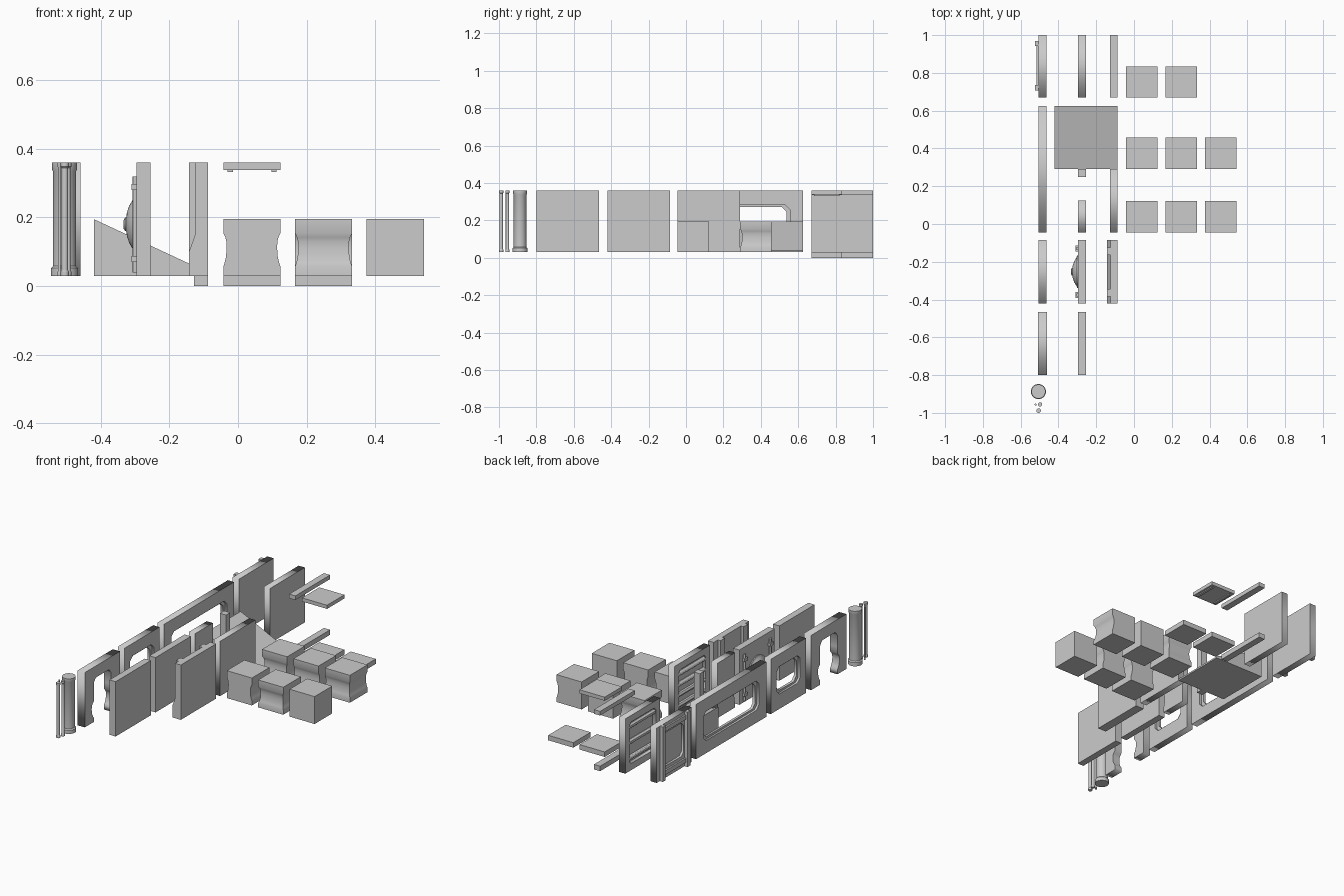
import bpy, bmesh, math

if "Cube" in bpy.data.objects:
    bpy.data.objects.remove(bpy.data.objects["Cube"])

Z0, Z1 = 0.03, 0.36          # standing height of the wall modules
AX, BX, CX = (-0.505, -0.463), (-0.296, -0.255), (-0.128, -0.087)   # wall rows


def finish(bm, name, smooth=False):
    bmesh.ops.recalc_face_normals(bm, faces=bm.faces)
    me = bpy.data.meshes.new(name)
    bm.to_mesh(me)
    bm.free()
    ob = bpy.data.objects.new(name, me)
    bpy.context.collection.objects.link(ob)
    if smooth:
        activate(ob)
        bpy.ops.object.shade_smooth_by_angle(angle=math.radians(30))
    return ob


def activate(ob):
    bpy.ops.object.select_all(action='DESELECT')
    ob.select_set(True)
    bpy.context.view_layer.objects.active = ob


def loft(name, rings, smooth=False):
    """Closed solid through rings of equal point count."""
    bm = bmesh.new()
    vs = [[bm.verts.new(p) for p in r] for r in rings]
    n = len(vs[0])
    for a, b in zip(vs, vs[1:]):
        for i in range(n):
            bm.faces.new((a[i], a[(i + 1) % n], b[(i + 1) % n], b[i]))
    bm.faces.new(vs[0])
    bm.faces.new(vs[-1])
    return finish(bm, name, smooth)


def box(name, x, y, z):
    ring = [(x[0], y[0]), (x[1], y[0]), (x[1], y[1]), (x[0], y[1])]
    return loft(name, [[(*p, h) for p in ring] for h in z])


def prism_y(name, xz, y):
    return loft(name, [[(a, h, b) for a, b in xz] for h in y])


def wall(name, x, outline, holes=()):
    """Flat wall in the YZ plane, with openings, thickness along x."""
    cu = bpy.data.curves.new(name, 'CURVE')
    cu.dimensions, cu.fill_mode = '2D', 'BOTH'
    cu.extrude = (x[1] - x[0]) / 2
    for pts in (outline, *holes):
        sp = cu.splines.new('POLY')
        sp.points.add(len(pts) - 1)
        for p, (a, b) in zip(sp.points, pts):
            p.co = (a, b, 0, 1)
        sp.use_cyclic_u = True
    ob = bpy.data.objects.new(name, cu)
    bpy.context.collection.objects.link(ob)
    ob.location.x = (x[0] + x[1]) / 2
    ob.rotation_euler = (math.pi / 2, 0, math.pi / 2)
    activate(ob)
    bpy.ops.object.convert(target='MESH')


def rect(y, z):
    return [(y[0], z[0]), (y[1], z[0]), (y[1], z[1]), (y[0], z[1])]


def chamfered(y, z, c):
    return [(y[0] + c, z[0]), (y[1] - c, z[0]), (y[1], z[0] + c), (y[1], z[1] - c),
            (y[1] - c, z[1]), (y[0] + c, z[1]), (y[0], z[1] - c), (y[0], z[0] + c)]


def lathe(name, x, y, profile, sides=24):
    loft(name, [[(x + r * math.cos(2 * math.pi * i / sides),
                  y + r * math.sin(2 * math.pi * i / sides), z) for i in range(sides)]
                for r, z in profile], True)


def bar_y(name, x, z, y, r):
    loft(name, [[(x + r * math.cos(math.pi * i / 6), h, z + r * math.sin(math.pi * i / 6))
                 for i in range(12)] for h in y], True)


# Concave waist used on the blocks and jambs: (height, inset)
waist = [(0.03, 0), (0.056, 0), (0.068, .004), (0.085, .008), (0.112, .01),
         (0.13, .009), (0.142, .006), (0.155, 0), (0.195, 0)]


def block(name, x, y, sides):
    w, e, s, n = [1 if c in sides else 0 for c in "wesn"]
    loft(name, [[(x + w * i, y + s * i, z), (x + .167 - e * i, y + s * i, z),
                 (x + .167 - e * i, y + .167 - n * i, z), (x + w * i, y + .167 - n * i, z)]
                for z, i in waist], True)


# Half-height blocks: plain and with one to four waisted sides
for name, x, y, sides in [("block_opposite", -.043, -.045, "we"), ("block_three", .166, -.045, "wes"),
                          ("block_plain", .375, -.045, ""), ("block_four", -.043, .29, "wesn"),
                          ("block_single", .166, .29, "s"), ("block_corner", .375, .29, "es")]:
    block(name, x, y, sides)

# Floor and ceiling tiles and trim strips
box("floor_tile_a", (-.043, .124), (.67, .835), (0, .03))
box("floor_tile_b", (.166, .333), (.67, .835), (0, .03))
box("ceiling_tile", (-.043, .124), (.67, .835), (.338, .36))
for x in (-.03, .097):
    box("ceiling_rib", (x, x + .015), (.685, .82), (.332, .339))
box("floor_strip", CX, (.67, 1.0), (0, .03))
box("ceiling_strip", CX, (.67, 1.0), (.335, .36))

# Ramp
prism_y("ramp", [(-.42, .03), (-.088, .03), (-.088, .04), (-.42, .195)], (.29, .625))

# Plain walls and post
box("plain_wall", BX, (-.80, -.465), (Z0, Z1))
box("post", BX, (.25, .29), (Z0, Z1))
edge = [(-.045 + i, z) for z, i in waist]
wall("half_wall", BX, edge + [(-.045, Z1), (.125, Z1), (.125, Z0)])

# Window walls with a slim inner frame
for name, y, hole, z, c in [("wide_window", (-.045, .625), (.027, .555), (.105, .282), .025),
                            ("window", (-.42, -.085), (-.365, -.14), (.12, .285), .025)]:
    opening = chamfered(hole, z, c)
    inner = chamfered((hole[0] + .018, hole[1] - .018), (z[0] + .012, z[1] - .011), c)
    wall(name + "_wall", AX, rect(y, (Z0, Z1)), [opening])
    wall(name + "_frame", (-.492, -.476), opening, [inner])

# Doorway with waisted jambs
left = [(-.715 - i * 2, z) for z, i in waist]
right = [(-.55 + i * 2, z) for z, i in reversed(waist)]
wall("doorway_wall", (-.508, -.46),
     [(-.80, Z0)] + left + [(-.715, .265), (-.695, .29), (-.57, .29), (-.55, .265)] + right
     + [(-.465, Z0), (-.465, Z1), (-.80, Z1)])

# Wall with raised posts and rails on its outer face
wall("post_wall", (-.491, -.463), rect((.67, 1.0), (Z0, Z1)))
wall("post_wall_face", (-.505, -.491), rect((.67, 1.0), (Z0, Z1)), [chamfered((.745, .935), (.10, .30), .02)])
for y in (.708, .943):
    box("wall_post", (-.525, -.505), (y, y + .027), (Z0, Z1))
for z in (.055, .315):
    box("wall_rail", (-.515, -.505), (.735, .943), (z, z + .025))

# Recessed walls holding horizontal bars
for name, (x0, x1), y, n in [("slatted", BX, (.67, 1.0), 3), ("piped", CX, (-.045, .29), 4)]:
    a, b = y[0] + .04, y[1] - .04
    wall(name + "_wall_back", (x0 + .022, x1), rect(y, (Z0, Z1)))
    wall(name + "_wall_face", (x0, x0 + .022), rect(y, (Z0, Z1)), [chamfered((a, b), (.07, .32), .015)])
    for i in range(n):
        bar_y(name + "_bar", x0 + .014, .10 + .19 * i / (n - 1), (a, b), .013)

# Buttressed wall: thick sloping base with two full-height ribs
prism_y("buttress_wall", [(-.143, Z0), (-.087, Z0), (-.087, Z1), (-.125, Z1), (-.125, .15), (-.143, .10)],
        (-.42, -.085))
for y in (-.165, -.385):
    box("buttress_rib", (-.143, -.12), (y, y + .04), (Z0, Z1))

# Ornamental wall: round boss, knob, ring and side pipes
box("ornament_wall", BX, (-.42, -.085), (Z0, Z1))
N = 24


def disc(name, profile):
    loft(name, [[(x, -.2525 + r * math.cos(2 * math.pi * i / N), .18 + r * math.sin(2 * math.pi * i / N))
                 for i in range(N)] for r, x in profile], True)


disc("boss", [(.085, -.29), (.085, -.302), (.075, -.304), (.07, -.308), (.055, -.317),
              (.035, -.324), (.012, -.327)])
disc("knob", [(.02, -.32), (.02, -.329), (.012, -.334)])
for y in (-.13, -.375):
    lathe("side_pipe", -.299, y, [(.009, .04), (.009, .32)], 12)
    for z in (.07, .28):
        box("pipe_clamp", (-.311, -.29), (y - .016, y + .016), (z, z + .018))

# Column and pipes
lathe("column", -.506, -.887, [(.04, Z0), (.04, .052), (.034, .058), (.034, .335), (.037, .341), (.037, Z1)], 32)
for x, y, r in [(-.497, -.955, .011), (-.521, -.956, .005), (-.505, -.988, .012)]:
    lathe("pipe", x, y, [(r, Z0), (r, .042), (r * .8, .046), (r * .8, .345), (r, .348), (r, Z1)], 16)
